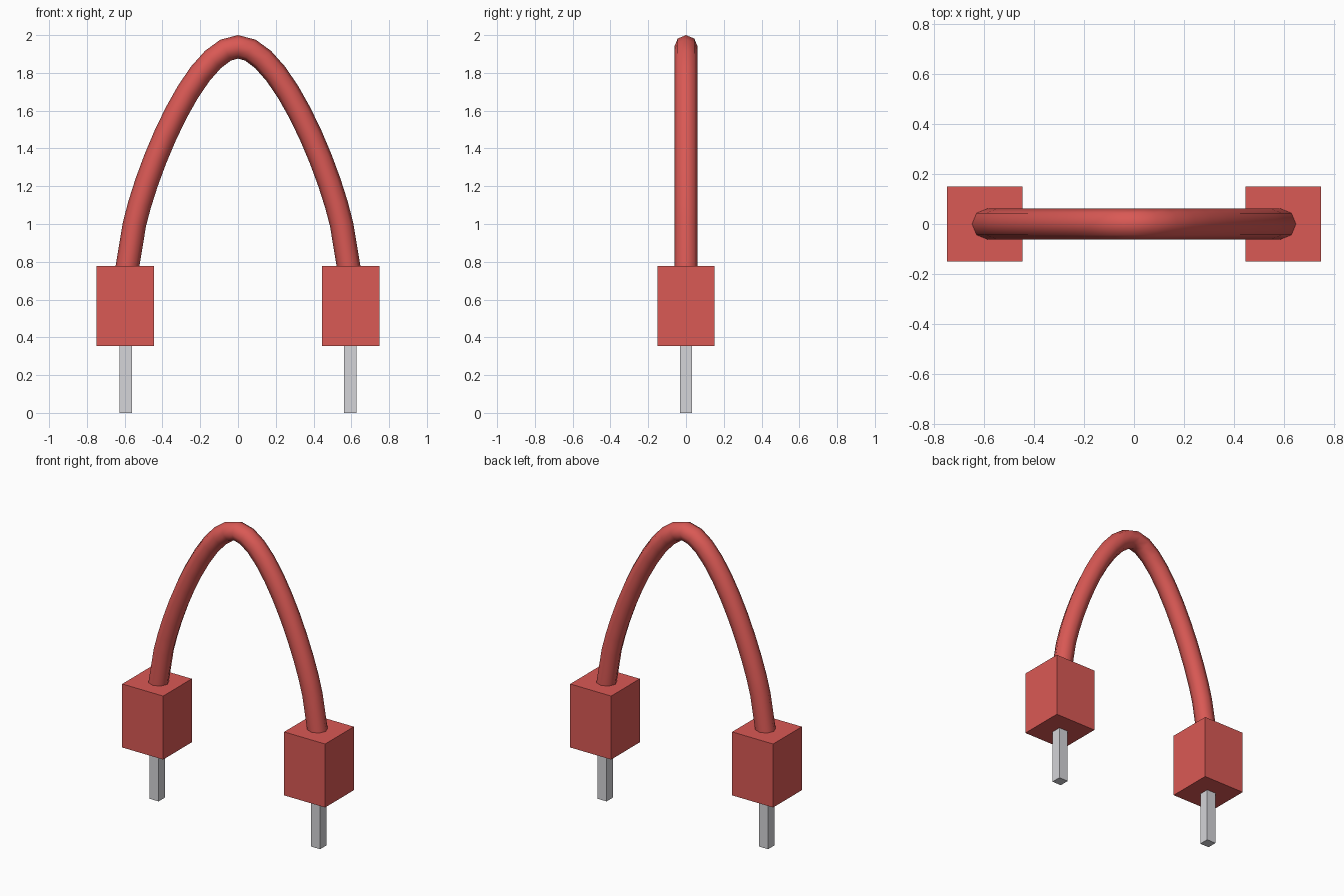
import bpy, bmesh, math
from mathutils import Vector

if "Cube" in bpy.data.objects:
    bpy.data.objects.remove(bpy.data.objects["Cube"])


def material(name, rgb):
    m = bpy.data.materials.new(name)
    m.diffuse_color = (*rgb, 1)
    m.use_nodes = True
    m.node_tree.nodes["Principled BSDF"].inputs["Base Color"].default_value = m.diffuse_color
    return m


RED = material("red plastic", (0.70, 0.10, 0.09))
GREY = material("pin metal", (0.66, 0.66, 0.69))


def add_object(name, bm, mat):
    bmesh.ops.recalc_face_normals(bm, faces=bm.faces)
    mesh = bpy.data.meshes.new(name)
    bm.to_mesh(mesh)
    bm.free()
    mesh.materials.append(mat)
    ob = bpy.data.objects.new(name, mesh)
    bpy.context.collection.objects.link(ob)
    return ob


def box(name, x, half, z0, z1, mat):
    bm = bmesh.new()
    bmesh.ops.create_cube(bm, size=1)
    for v in bm.verts:
        v.co = (x + v.co.x * 2 * half, v.co.y * 2 * half,
                (z0 + z1) / 2 + v.co.z * (z1 - z0))
    return add_object(name, bm, mat)


# Connector blocks and square pins, one per side
for side, s in (("left", -1), ("right", 1)):
    box(side + "_block", s * 0.597, 0.151, 0.355, 0.778, RED)
    box(side + "_pin", s * 0.595, 0.033, 0.0, 0.355, GREY)

# Wire centre line: cubic curve from the crown to the shoulder, then a straight end
R, SIDES, STEPS = 0.062, 8, 10
P = [Vector(p) for p in ((0, 0, 1.938), (0.215, 0, 1.938), (0.475, 0, 1.32), (0.548, 0, 1.0))]


def curve(t):
    u = 1 - t
    return P[0]*u**3 + P[1]*3*u*u*t + P[2]*3*u*t*t + P[3]*t**3


half = [curve(i / STEPS) for i in range(STEPS + 1)] + [Vector((0.585, 0, 0.778))]
path = [Vector((-p.x, 0, p.z)) for p in reversed(half[1:])] + half

# Wire: eight-sided tube swept along the path, ends cut level with the blocks
bm = bmesh.new()
rings = []
for i, p in enumerate(path):
    if i in (0, len(path) - 1):
        n = Vector((-1 if i == 0 else 1, 0, 0)) * 1.02
    else:
        d = (path[i + 1] - path[i - 1]).normalized()
        n = Vector((-d.z, 0, d.x))
    rings.append([bm.verts.new(p + n * R * math.cos(a) + Vector((0, R * math.sin(a), 0)))
                  for a in (2 * math.pi * k / SIDES for k in range(SIDES))])
for a, b in zip(rings, rings[1:]):
    for k in range(SIDES):
        j = (k + 1) % SIDES
        bm.faces.new((a[k], a[j], b[j], b[k]))
wire = add_object("wire", bm, RED)
for f in wire.data.polygons:
    f.use_smooth = True
